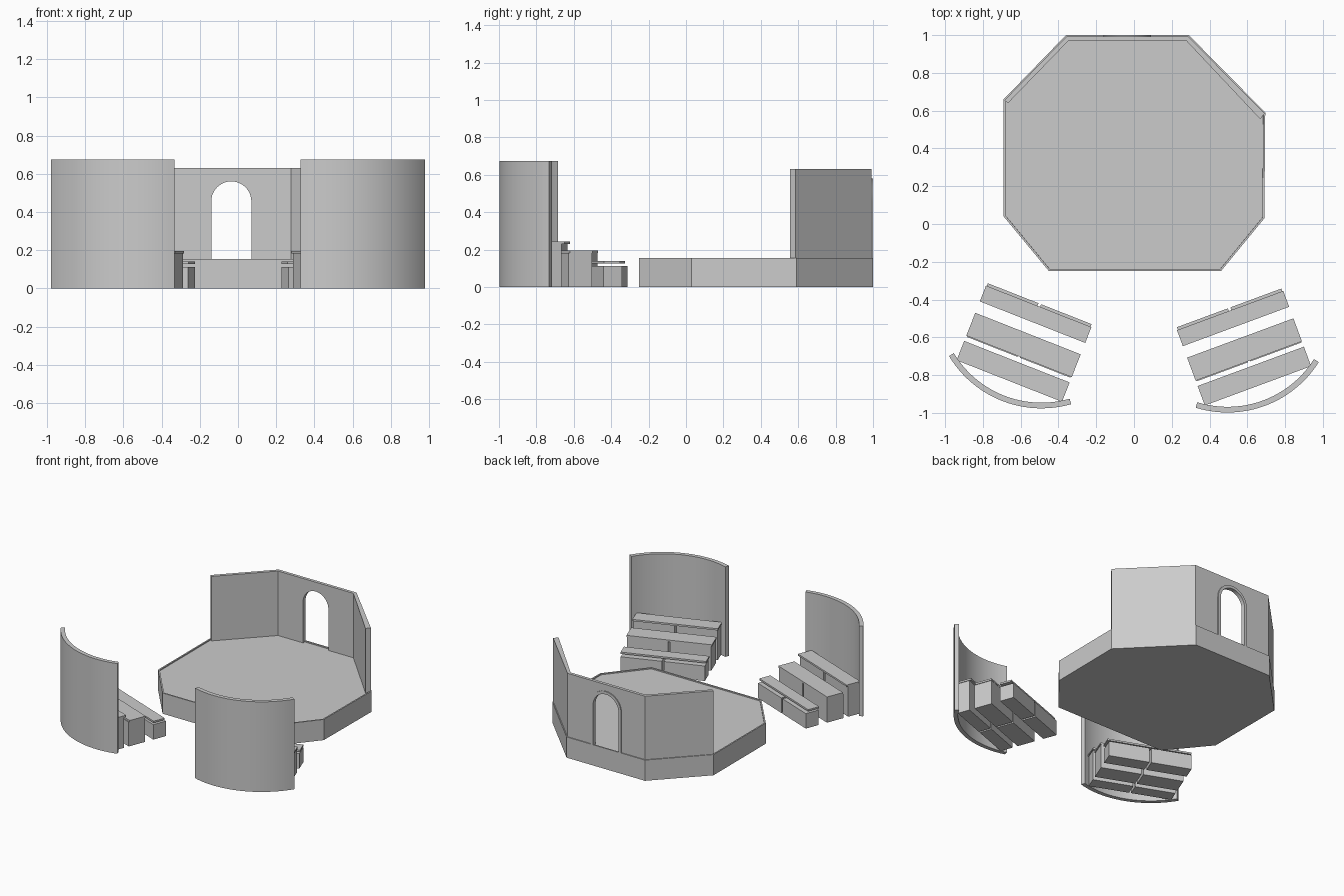
import bpy, bmesh, math
from mathutils import Matrix, Vector

if "Cube" in bpy.data.objects:
    bpy.data.objects.remove(bpy.data.objects["Cube"])


def finish(name, bm, smooth=False):
    bmesh.ops.recalc_face_normals(bm, faces=bm.faces[:])
    me = bpy.data.meshes.new(name)
    bm.to_mesh(me)
    bm.free()
    ob = bpy.data.objects.new(name, me)
    bpy.context.collection.objects.link(ob)
    if smooth:
        bpy.ops.object.select_all(action='DESELECT')
        bpy.context.view_layer.objects.active = ob
        ob.select_set(True)
        bpy.ops.object.shade_smooth_by_angle(angle=math.radians(30))
    return ob


def extrude(points, vec):
    """Closed 3D outline swept along a vector."""
    bm = bmesh.new()
    face = bm.faces.new([bm.verts.new(p) for p in points])
    res = bmesh.ops.extrude_face_region(bm, geom=[face], use_keep_orig=True)
    top = [g for g in res['geom'] if isinstance(g, bmesh.types.BMVert)]
    bmesh.ops.translate(bm, verts=top, vec=Vector(vec))
    return bm


def prism(points, z0, z1):
    return extrude([(x, y, z0) for x, y in points], (0, 0, z1 - z0))


# stage platform with a thin raised rim
FLOOR, RIM, WALL = 0.147, 0.155, 0.63
outline = [(-.45, -.25), (.46, -.25), (.69, .03), (.695, .59),
           (.29, 1.0), (-.36, 1.0), (-.69, .66), (-.69, .04)]
bm = prism(outline, 0, RIM)
bmesh.ops.recalc_face_normals(bm, faces=bm.faces[:])
top = max(bm.faces, key=lambda f: f.calc_center_median().z)
bmesh.ops.inset_region(bm, faces=[top], thickness=.011)
bmesh.ops.inset_region(bm, faces=[top], thickness=.0005)
bmesh.ops.translate(bm, verts=top.verts[:], vec=(0, 0, FLOOR - RIM))
finish("stage_platform", bm)

# angled side walls, set slightly inside the platform edge
finish("left_stage_wall", prism([(-.686, .655), (-.357, .993), (-.347, .97), (-.667, .64)], FLOOR, WALL))
finish("right_stage_wall", prism([(.691, .585), (.287, .993), (.277, .97), (.668, .555)], FLOOR, WALL))

# back wall with arched doorway
CX, SPRING, STEPS = -.035, .455, 20


def arch(r, y):
    arc = [(CX - r * math.cos(math.pi * i / STEPS), y,
            SPRING + r * math.sin(math.pi * i / STEPS)) for i in range(STEPS + 1)]
    return [(CX - r, y, FLOOR)] + arc + [(CX + r, y, FLOOR)]


wall = [(-.357, .97, FLOOR)] + arch(.105, .97) + [(.287, .97, FLOOR), (.287, .97, WALL), (-.357, .97, WALL)]
finish("back_wall", extrude(wall, (0, .023, 0)), True)

# thin door surround on the outside
finish("door_frame", extrude(arch(.126, .99) + arch(.105, .99)[::-1], (0, .01, 0)), True)


# seating stand: u runs along the rows, d runs away from the stage
def stand(side, origin, angle):
    a = math.radians(angle)
    s = -1 if side == "left" else 1
    u = Vector((-s * math.cos(a), -math.sin(a), 0))
    d = Vector((s * math.sin(a), -math.cos(a), 0))
    mat = Matrix(((u.x, d.x, 0, origin[0]), (u.y, d.y, 0, origin[1]), (0, 0, 1, 0), (0, 0, 0, 1)))

    def place(name, pts, z0, z1, smooth=False):
        bm = prism(pts, z0, z1)
        bm.transform(mat)
        finish(f"{side}_{name}", bm, smooth)

    def box(name, u0, u1, d0, d1, z0, z1):
        place(name, [(u0, d0), (u1, d0), (u1, d1), (u0, d1)], z0, z1)

    # rows: seat depth range, box depth range, box top, seat bottom, seat top
    rows = [(.015, .105, .0, .105, .112, .127, .140),
            (.17, .30, .172, .305, .182, .182, .195),
            (.33, .44, .345, .437, .23, .23, .243)]
    for i, (s0, s1, b0, b1, bt, z0, z1) in enumerate(rows, 1):
        box(f"seat_{i}", 0, .60, s0, s1, z0, z1)
        box(f"bench_box_{i}a", .005, .293, b0, b1, 0, bt)
        box(f"bench_box_{i}b", .307, .595, b0, b1, 0, bt)

    # curved screen behind the benches
    n, half = 24, math.radians(37.5)

    def arc(r):
        return [(.302 + r * math.sin(t), -.019 + r * math.cos(t))
                for t in (half * (2 * i / n - 1) for i in range(n + 1))]

    place("curved_screen", arc(.571) + arc(.541)[::-1], 0, .675, True)


stand("left", (-.778, -.312), 21.5)
stand("right", (.785, -.340), 20.3)
